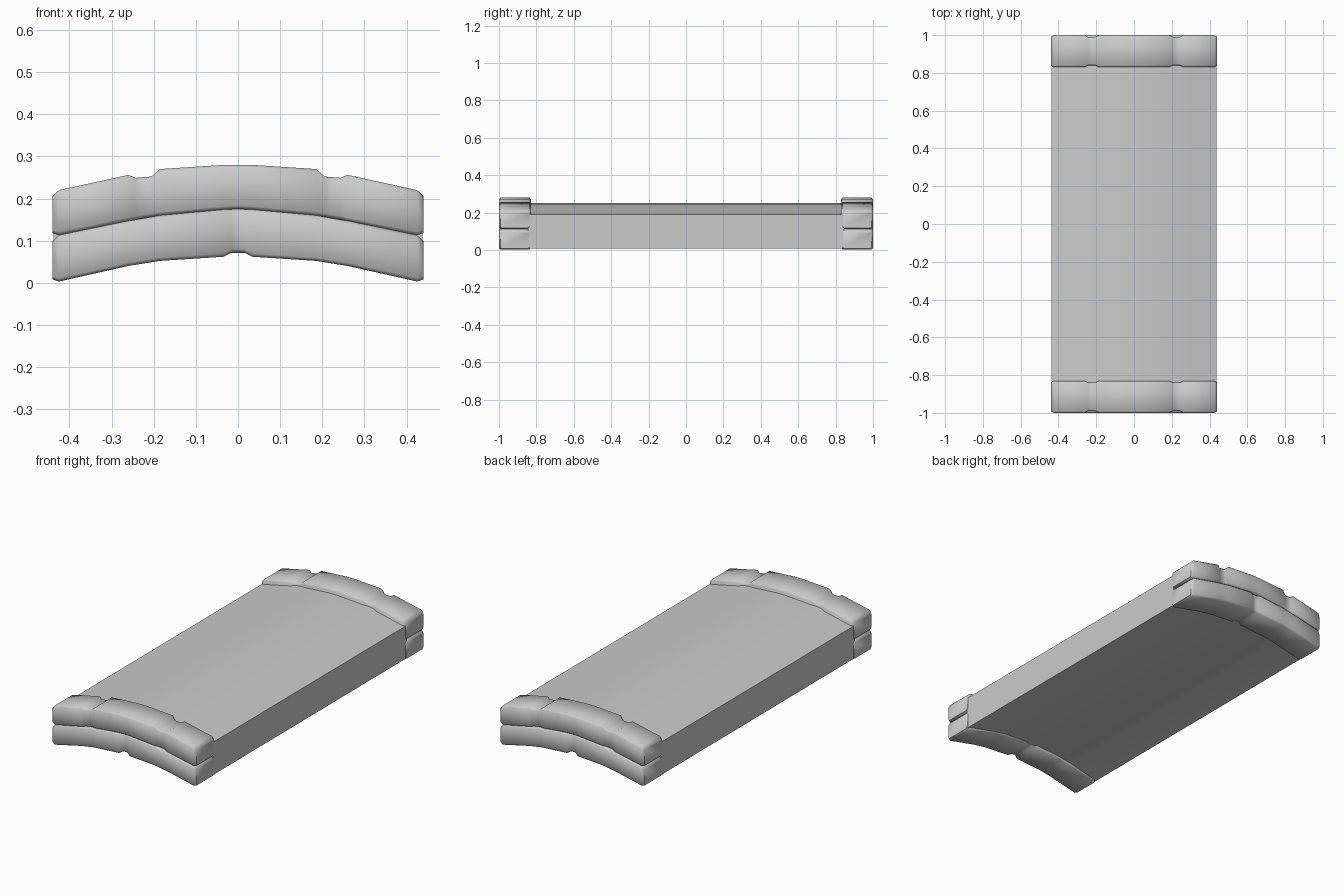
import bpy, math

if "Cube" in bpy.data.objects:
    bpy.data.objects.remove(bpy.data.objects["Cube"])

# Arch height curves (half-profile, x >= 0, mirrored)
XS = [0.0, 0.03, 0.185, 0.26, 0.425, 0.44]
TOP = [0.28, 0.28, 0.27, 0.256, 0.22, 0.217]
MID = [0.175, 0.174, 0.16, 0.147, 0.113, 0.110]
BOT = [0.062, 0.062, 0.052, 0.040, 0.003, 0.000]


def height(curve, x):
    x = abs(x)
    for i in range(len(XS) - 1):
        if x <= XS[i + 1] + 1e-6:
            t = (x - XS[i]) / (XS[i + 1] - XS[i])
            return curve[i] + t * (curve[i + 1] - curve[i])
    return curve[-1]


def loft(name, rings):
    n = len(rings[0])
    verts = [v for r in rings for v in r]
    faces = [(i * n + j, i * n + (j + 1) % n, (i + 1) * n + (j + 1) % n, (i + 1) * n + j)
             for i in range(len(rings) - 1) for j in range(n)]
    faces += [tuple(reversed(range(n))), tuple(range(len(verts) - n, len(verts)))]
    faces = [tuple(reversed(f)) for f in faces]
    me = bpy.data.meshes.new(name)
    me.from_pydata(verts, [], [tuple(reversed(f)) for f in faces])
    ob = bpy.data.objects.new(name, me)
    bpy.context.collection.objects.link(ob)
    bpy.ops.object.select_all(action='DESELECT')
    ob.select_set(True)
    bpy.context.view_layer.objects.active = ob
    bpy.ops.object.mode_set(mode='EDIT')
    bpy.ops.mesh.select_all(action='SELECT')
    bpy.ops.mesh.normals_make_consistent(inside=False)
    bpy.ops.object.mode_set(mode='OBJECT')
    bpy.ops.object.shade_smooth_by_angle(angle=math.radians(50))
    return ob


def mirrored(half):
    return [(-x, *r) for x, *r in reversed(half) if x > 0] + half


def course(name, half, lo, hi, y0, y1, c=0.008):
    # station = (x, side inset, bottom inset, top inset); chamfered y-z section
    rings = []
    for x, s, b, t in mirrored(half):
        z0, z1 = height(lo, x) + b, height(hi, x) - t
        a, d = y0 + s, y1 - s
        rings.append([(x, y, z) for y, z in (
            (a + c, z0), (d - c, z0), (d, z0 + c), (d, z1 - c),
            (d - c, z1), (a + c, z1), (a, z1 - c), (a, z0 + c))])
    return loft(name, rings)


end = [(0.425, 0, 0, 0), (0.44, 0.008, 0.008, 0.011)]
# Upper bricks have two vertical grooves, lower bricks one in the middle
upper = [(0, 0, 0, 0), (0.03, 0, 0, 0), (0.185, 0, 0, 0), (0.206, 0.010, 0, 0.014),
         (0.243, 0.010, 0, 0.010), (0.26, 0, 0, 0)] + end
lower = [(0.0, 0.011, 0.010, 0), (0.014, 0.011, 0.010, 0), (0.034, 0, 0, 0),
         (0.185, 0, 0, 0), (0.26, 0, 0, 0)] + end

# Brick end caps, front and back
for label, y0, y1 in (("front", -1.0, -0.83), ("back", 0.83, 1.0)):
    course(label + "_upper_bricks", upper, MID, TOP, y0, y1)
    course(label + "_lower_bricks", lower, BOT, MID, y0, y1)

# Arched centre slab, as a cross-section swept along y
xs = [-0.438, -0.26, -0.185, -0.03, 0.03, 0.185, 0.26, 0.438]
section = [(x, height(BOT, x) + 0.009) for x in xs]
section += [(x, height(TOP, x) - 0.027) for x in reversed(xs)]
loft("arched_slab", [[(x, y, z) for x, z in section] for y in (-0.845, 0.845)])
